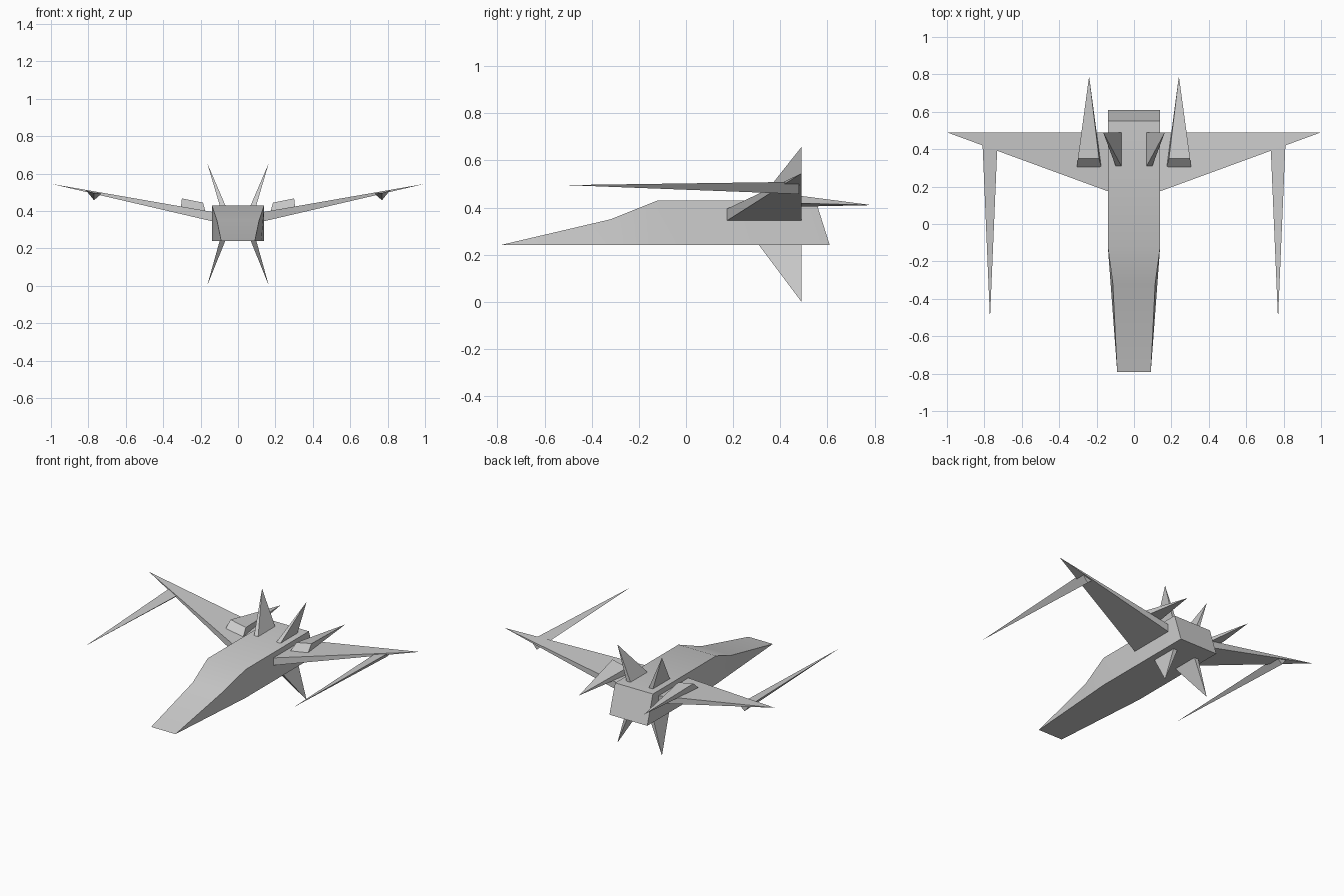
import bpy
import bmesh

cube = bpy.data.objects.get("Cube")
if cube:
    bpy.data.objects.remove(cube, do_unlink=True)

# One plain grey paint for the whole craft
paint = bpy.data.materials.new("light_grey_paint")
paint.use_nodes = True
GREY = (0.6, 0.6, 0.6, 1.0)
paint.diffuse_color = GREY
paint.node_tree.nodes["Principled BSDF"].inputs["Base Color"].default_value = GREY


def finish(bm, name, smooth=False):
    """Turn a bmesh into a painted object."""
    bmesh.ops.recalc_face_normals(bm, faces=bm.faces)
    mesh = bpy.data.meshes.new(name)
    bm.to_mesh(mesh)
    bm.free()
    mesh.materials.append(paint)
    obj = bpy.data.objects.new(name, mesh)
    bpy.context.collection.objects.link(obj)
    if smooth:
        bpy.ops.object.select_all(action="DESELECT")
        obj.select_set(True)
        bpy.context.view_layer.objects.active = obj
        bpy.ops.object.shade_smooth_by_angle()
    return obj


def spike_pair(name, base, tip):
    """Pyramid from a base outline to a tip, built on both sides."""
    for side, sign in (("left", 1), ("right", -1)):
        bm = bmesh.new()
        ring = [bm.verts.new((sign * x, y, z)) for x, y, z in base]
        apex = bm.verts.new((sign * tip[0], tip[1], tip[2]))
        bm.faces.new(ring)
        for a, b in zip(ring, ring[1:] + ring[:1]):
            bm.faces.new((a, b, apex))
        finish(bm, f"{side}_{name}")


# Fuselage: stations of (bottom y, top y, top z, bottom half width, top half width)
FLOOR, DECK = 0.24, 0.43
stations = [
    (-0.79, -0.79, FLOOR, 0.09, 0.09),
    (-0.32, -0.32, 0.35, 0.125, 0.113),
    (-0.12, -0.12, DECK, 0.14, 0.14),
    (0.61, 0.55, DECK, 0.14, 0.14),
]
bm = bmesh.new()
rings = []
for low_y, high_y, top, low_w, high_w in stations:
    corners = ((-low_w, low_y, FLOOR), (low_w, low_y, FLOOR),
               (high_w, high_y, top), (-high_w, high_y, top))
    rings.append([bm.verts.new(c) for c in corners])
for front, back in zip(rings, rings[1:]):
    for i in range(4):
        j = (i + 1) % 4
        bm.faces.new((front[i], front[j], back[j], back[i]))
bm.faces.new(rings[-1])
# The nose closes to a flat chisel edge
bmesh.ops.remove_doubles(bm, verts=bm.verts, dist=0.0005)
finish(bm, "fuselage", smooth=True)

# Swept wings tapering to a point
spike_pair("wing",
           [(0.14, 0.175, 0.345), (0.14, 0.49, 0.345),
            (0.14, 0.49, 0.395), (0.14, 0.175, 0.395)],
           (1.0, 0.49, 0.545))

# Long guns slung beneath the wings
spike_pair("wing_gun",
           [(0.728, 0.48, 0.493), (0.812, 0.48, 0.509), (0.77, 0.48, 0.457)],
           (0.77, -0.51, 0.495))

# Wedge engines on top of the wings
spike_pair("engine",
           [(0.175, 0.305, 0.400), (0.305, 0.305, 0.423),
            (0.30, 0.35, 0.467), (0.187, 0.35, 0.444)],
           (0.24, 0.79, 0.41))

# Upper and lower splayed tail fins
for level, root, tip_z in (("upper", DECK, 0.657), ("lower", FLOOR, 0.0)):
    spike_pair(f"{level}_fin",
               [(0.068, 0.31, root), (0.098, 0.31, root),
                (0.098, 0.49, root), (0.068, 0.49, root)],
               (0.165, 0.49, tip_z))
